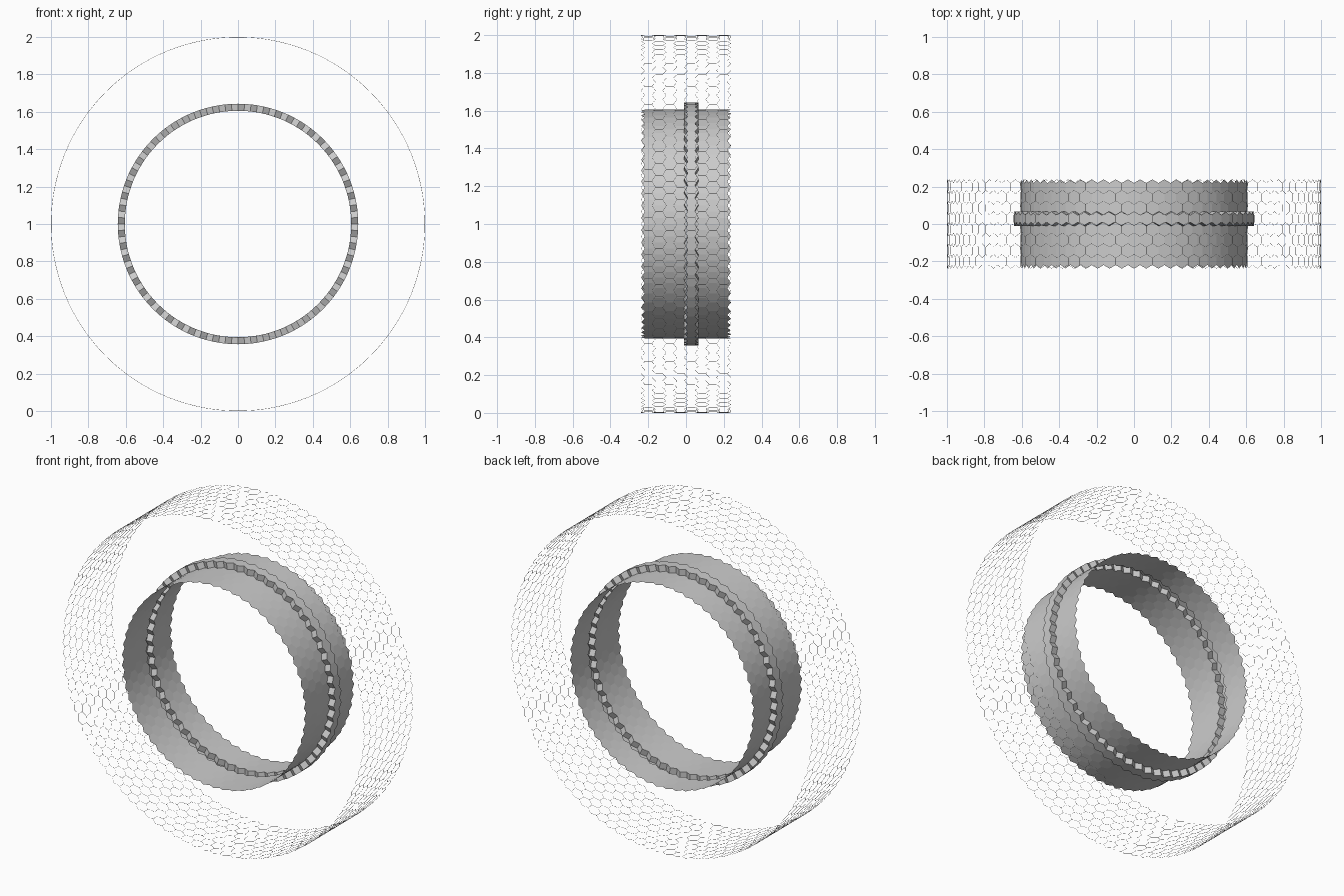
import bpy, bmesh
from math import sin, cos, pi
from mathutils import Vector

if "Cube" in bpy.data.objects:
    bpy.data.objects.remove(bpy.data.objects["Cube"])

ROWS, SIDE = 8, 0.038           # hex rows across the width, hex side length
HALF_WIDTH = SIDE * (1.5 * ROWS + 0.5) / 2


def hex_band(name, radius, count, raised_row=None, raise_by=0.0):
    """Open cylinder along y tiled with hexagons pointing along the axis."""
    bm = bmesh.new()
    verts = {}

    def vert(level, step):
        key = (level, step % (2 * count))
        if key not in verts:
            a = pi * key[1] / count
            # boundary levels alternate: low and high zigzag points
            y = -HALF_WIDTH + SIDE * level / 2
            verts[key] = bm.verts.new((radius * sin(a), y, 1 + radius * cos(a)))
        return verts[key]

    raised = []
    for row in range(ROWS):
        base = 3 * row
        for i in range(count):
            c = 2 * i + row % 2
            face = bm.faces.new([vert(base + l, c + s) for l, s in
                                 ((0, 0), (1, 1), (3, 1), (4, 0), (3, -1), (1, -1))])
            face.normal_update()
            mid = face.calc_center_median()
            if face.normal.dot(Vector((mid.x, 0, mid.z - 1))) < 0:
                face.normal_flip()
            if row == raised_row:
                raised.append(face)

    # push one row of tiles outward
    if raised:
        out = bmesh.ops.extrude_face_region(bm, geom=raised)
        k = (radius + raise_by) / radius
        for v in out["geom"]:
            if isinstance(v, bmesh.types.BMVert):
                v.co.x *= k
                v.co.z = 1 + (v.co.z - 1) * k
        left = [f for f in raised if f.is_valid]
        if left:
            bmesh.ops.delete(bm, geom=left, context='FACES_ONLY')

    mesh = bpy.data.meshes.new(name)
    bm.to_mesh(mesh)
    bm.free()
    obj = bpy.data.objects.new(name, mesh)
    bpy.context.collection.objects.link(obj)
    return obj


# solid inner band with its raised middle row
hex_band("inner_band", 0.606, 58, raised_row=4, raise_by=0.037)

# hair-thin outer honeycomb cage
cage = hex_band("outer_cage", 0.999, 96)
wire = cage.modifiers.new("wire", 'WIREFRAME')
wire.thickness = 0.0015
wire.offset = 0
wire.use_boundary = True
wire.use_even_offset = False
